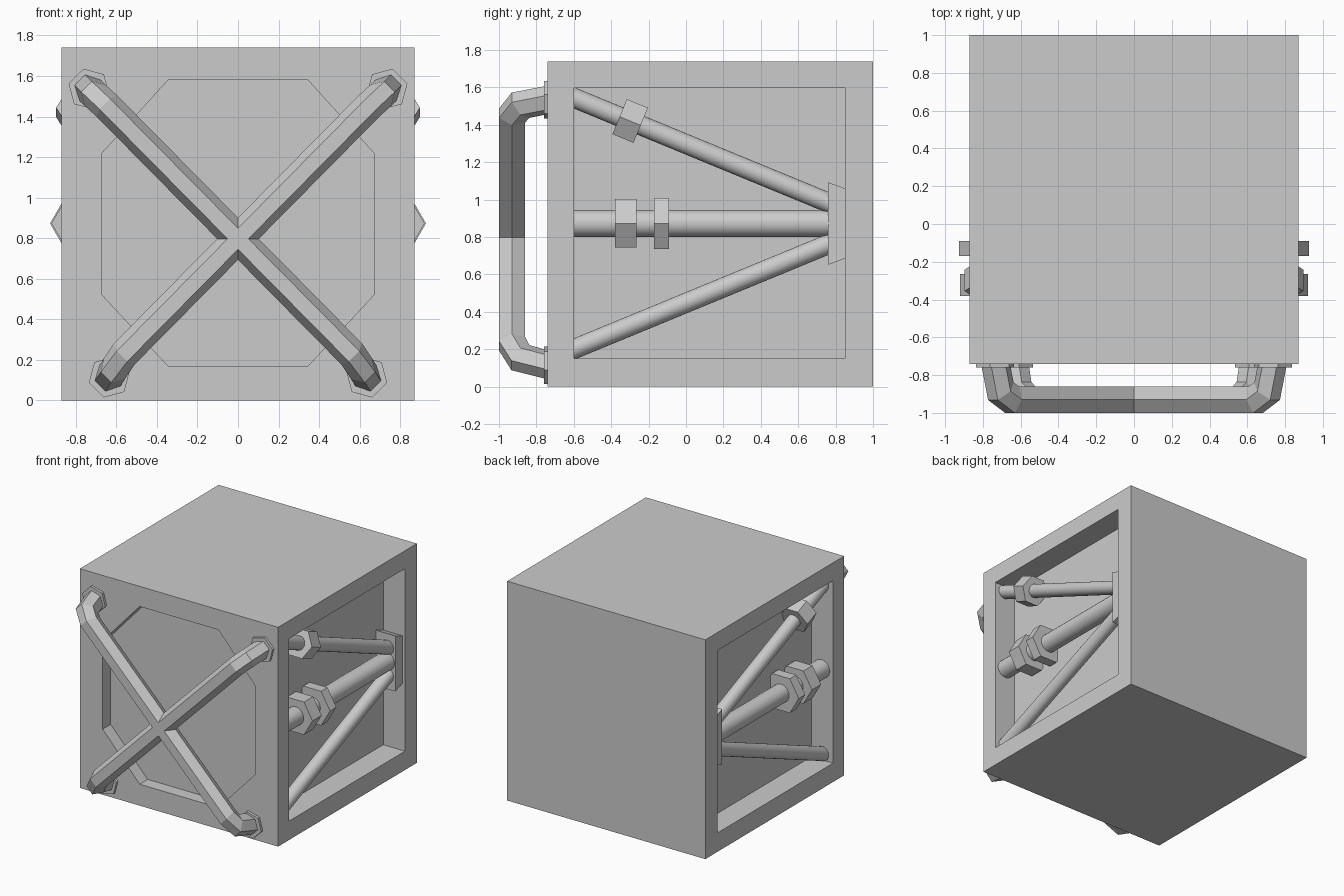
import bpy, bmesh, math
from mathutils import Vector

if "Cube" in bpy.data.objects:
    bpy.data.objects.remove(bpy.data.objects["Cube"])


def make(name, verts, faces, smooth=False):
    bm = bmesh.new()
    vs = [bm.verts.new(v) for v in verts]
    for f in faces:
        bm.faces.new([vs[i] for i in f])
    bmesh.ops.recalc_face_normals(bm, faces=bm.faces)
    me = bpy.data.meshes.new(name)
    bm.to_mesh(me)
    bm.free()
    ob = bpy.data.objects.new(name, me)
    bpy.context.collection.objects.link(ob)
    if smooth:
        bpy.ops.object.select_all(action='DESELECT')
        ob.select_set(True)
        bpy.context.view_layer.objects.active = ob
        bpy.ops.object.shade_smooth_by_angle(angle=math.radians(40))
    return ob


def loft(name, rings, smooth=False):
    """Skin a list of equal rings and cap both ends."""
    n = len(rings[0])
    verts = [v for r in rings for v in r]
    faces = [[k * n + i, k * n + (i + 1) % n, (k + 1) * n + (i + 1) % n, (k + 1) * n + i]
             for k in range(len(rings) - 1) for i in range(n)]
    faces += [list(range(n)), list(range(len(verts) - n, len(verts)))]
    return make(name, verts, faces, smooth)


def prism(name, p0, p1, r, sides, corner, smooth=False):
    """Regular prism from p0 to p1 with one corner pointing along 'corner'."""
    p0, p1, u = Vector(p0), Vector(p1), Vector(corner).normalized()
    v = (p1 - p0).normalized().cross(u)
    ring = [r * (u * math.cos(a) + v * math.sin(a))
            for a in (2 * math.pi * i / sides for i in range(sides))]
    return loft(name, [[p + q for q in ring] for p in (p0, p1)], smooth)


def block(name, x0, x1, y0, y1, z0, z1):
    rect = [(y0, z0), (y1, z0), (y1, z1), (y0, z1)]
    return loft(name, [[(x, y, z) for y, z in rect] for x in (x0, x1)])


# Main cube with an octagonal front recess and square side recesses
body = block("crate_body", -.87, .87, -.74, 1, 0, 1.74)
octagon = [(.345, .17), (.67, .52), (.67, 1.22), (.345, 1.58)]
octagon += [(-x, z) for x, z in reversed(octagon)]
cutters = [loft("front_cutter", [[(x, y, z) for x, z in octagon] for y in (-.9, -.64)]),
           block("right_cutter", .68, 1, -.6, .85, .15, 1.597),
           block("left_cutter", -1, -.68, -.6, .85, .15, 1.597)]
for c in cutters:
    c.hide_render = True
    m = body.modifiers.new("recess", 'BOOLEAN')
    m.operation, m.solver, m.object = 'DIFFERENCE', 'EXACT', c
dg = bpy.context.evaluated_depsgraph_get()
carved = bpy.data.meshes.new_from_object(body.evaluated_get(dg))
body.modifiers.clear()
body.data = carved
for c in cutters:
    bpy.data.objects.remove(c)

# Pipes, nuts and manifold plate on both sides
MID = .873
for side, s in (("right", 1), ("left", -1)):
    X = Vector((1, 0, 0))
    prism(f"{side}_middle_pipe", (s * .77, -.62, MID), (s * .77, .84, MID), .0725, 24, X, True)
    for label, y0, y1, r in (("front", -.38, -.265, .15), ("rear", -.17, -.09, .157)):
        prism(f"{side}_{label}_nut", (s * .77, y0, MID), (s * .77, y1, MID), r, 6, X)

    def along(y, k):
        return Vector((s * .78, y, MID + k * (.672 - .412 * (y + .6))))

    for label, k in (("upper", 1), ("lower", -1)):
        prism(f"{side}_{label}_pipe", along(-.64, k), along(.825, k), .053, 24, X, True)
    prism(f"{side}_upper_nut", along(-.355, 1), along(-.242, 1), .117, 6, X)
    plate = [(.76, 1.093), (.85, 1.06), (.85, .685), (.76, .652)]
    loft(f"{side}_manifold_plate", [[(s * x, y, z) for y, z in plate] for x in (.67, .85)])

# Crossed hexagonal bars with bent ends and hexagonal feet
for label, s in (("rising", 1), ("falling", -1)):
    pts = [Vector((s * x, y, z)) for x, y, z in (
        (.735, -.73, 1.535), (.705, -.885, 1.505), (.645, -.93, 1.45),
        (-.56, -.93, .23), (-.61, -.885, .155), (-.635, -.73, .115))]
    across = Vector((s, 0, -1)).normalized()
    rings = []
    for i, p in enumerate(pts):
        a = (p - pts[max(i - 1, 0)]).normalized()
        b = (pts[min(i + 1, len(pts) - 1)] - p).normalized()
        t = (a + b).normalized()
        miter = 1 / max(t.dot(a), t.dot(b))
        n = across.cross(t).normalized()
        rings.append([p + across * .073 * math.cos(q) + n * .08 * miter * math.sin(q)
                      for q in (math.pi * j / 3 for j in range(6))])
    loft(f"{label}_cross_bar", rings)
    for end, p in (("top", pts[0]), ("bottom", pts[-1])):
        prism(f"{label}_bar_{end}_flange", (p.x, -.76, p.z), (p.x, -.735, p.z), .104, 6, across)
